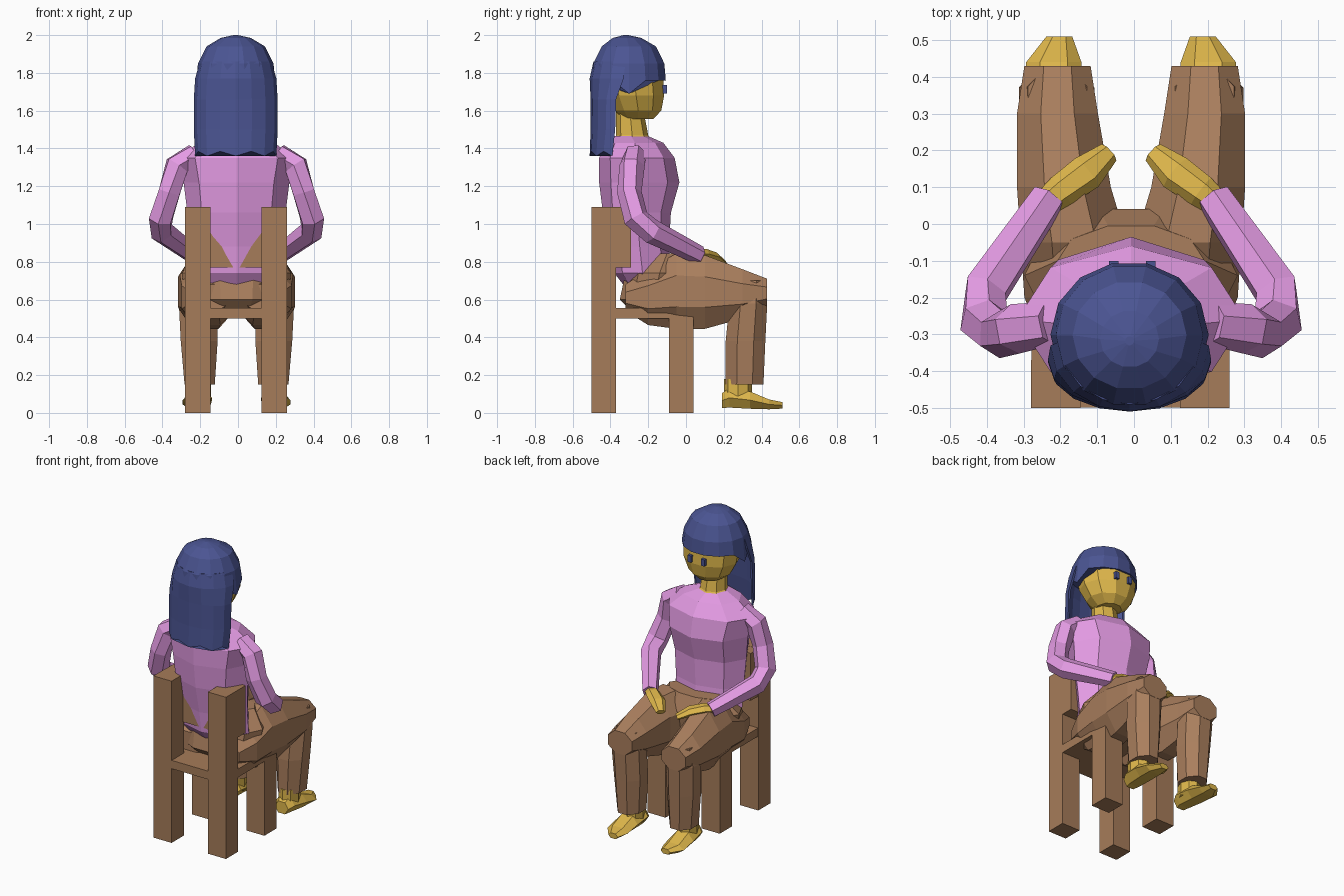
import bpy, bmesh
from math import sin, cos, pi
from mathutils import Vector

if "Cube" in bpy.data.objects:
    bpy.data.objects.remove(bpy.data.objects["Cube"])

CX = -0.008  # figure's mirror plane


def material(name, rgb):
    m = bpy.data.materials.new(name)
    m.diffuse_color = (*rgb, 1)
    m.use_nodes = True
    m.node_tree.nodes["Principled BSDF"].inputs["Base Color"].default_value = m.diffuse_color
    return m


WOOD = material("wood", (0.38, 0.20, 0.10))
CLOTH = material("trousers", (0.40, 0.21, 0.11))
PINK = material("pink", (0.78, 0.33, 0.78))
SKIN = material("gold", (0.73, 0.47, 0.07))
HAIR = material("blue", (0.07, 0.09, 0.29))


def loft(name, rings, mat, mirror=False):
    """Skin a list of equal-length rings and cap both ends."""
    bm = bmesh.new()
    loops = []
    for r in rings:
        loops.append([bm.verts.new(p) for p in r])
        if mirror:
            for v in loops[-1]:
                v.co.x += CX
    n = len(loops[0])
    for a, b in zip(loops, loops[1:]):
        for i in range(n):
            j = (i + 1) % n
            bm.faces.new((a[i], a[j], b[j], b[i]))
    bm.faces.new(loops[0][::-1])
    bm.faces.new(loops[-1])
    sides = [("right_", 1), ("left_", -1)] if mirror else [("", 1)]
    for prefix, s in sides:
        b2 = bm.copy()
        if s < 0:
            for v in b2.verts:
                v.co.x = 2 * CX - v.co.x
        bmesh.ops.recalc_face_normals(b2, faces=b2.faces)
        me = bpy.data.meshes.new(prefix + name)
        b2.to_mesh(me)
        b2.free()
        me.materials.append(mat)
        bpy.context.collection.objects.link(bpy.data.objects.new(prefix + name, me))
    bm.free()


def ring(c, u, v, n, flat=False):
    """Polygon ring; flat=True puts flat sides on the extents."""
    off, k = (pi / n, 1 / cos(pi / n)) if flat else (0, 1)
    c, u, v = Vector(c), Vector(u), Vector(v)
    return [c + u * k * cos(off + 2 * pi * i / n) + v * k * sin(off + 2 * pi * i / n)
            for i in range(n)]


def level(z, cx, rx, y0, y1, n=8, flat=False):
    """Horizontal ring given by half width and y range."""
    return ring((cx, (y0 + y1) / 2, z), (rx, 0, 0), (0, (y1 - y0) / 2, 0), n, flat)


def upright(y, x0, x1, z0, z1, n=8, flat=True):
    """Ring in the xz plane."""
    return ring(((x0 + x1) / 2, y, (z0 + z1) / 2), ((x1 - x0) / 2, 0, 0),
                (0, 0, (z1 - z0) / 2), n, flat)


def tube(name, path, mat, n=6, mirror=True):
    """Tube along (point, side radius, height radius)."""
    pts = [Vector(p[0]) for p in path]
    rings = []
    for i, (p, a, b) in enumerate(path):
        t = (pts[min(i + 1, len(pts) - 1)] - pts[max(i - 1, 0)]).normalized()
        u = t.cross(Vector((0.3, 0.8, 0.6))).normalized() if a == b else t.cross(Vector((0, 0, 1))).normalized()
        rings.append(ring(p, u * a, t.cross(u) * b, n))
    loft(name, rings, mat, mirror)


def box(name, x0, x1, y0, y1, z0, z1, mat):
    loft(name, [[(x0, y0, z), (x1, y0, z), (x1, y1, z), (x0, y1, z)] for z in (z0, z1)], mat)


# Chair
for side, x0, x1 in (("left", -0.28, -0.145), ("right", 0.125, 0.26)):
    box(side + "_back_post", x0, x1, -0.50, -0.37, 0, 1.09, WOOD)
    box(side + "_front_leg", x0, x1, -0.09, 0.04, 0, 0.555, WOOD)
box("seat", -0.279, 0.259, -0.499, 0.039, 0.50, 0.556, WOOD)
box("backrest", -0.279, 0.259, -0.38, -0.29, 0.77, 1.089, WOOD)

# Torso
loft("torso", [level(z, CX, rx, y0, y1) for z, rx, y0, y1 in (
    (0.60, 0.12, -0.27, -0.18), (0.74, 0.25, -0.38, -0.08), (0.88, 0.25, -0.40, -0.09),
    (1.06, 0.26, -0.44, -0.08), (1.22, 0.28, -0.46, -0.035), (1.35, 0.31, -0.46, -0.06),
    (1.43, 0.20, -0.42, -0.12), (1.465, 0.09, -0.38, -0.20))], PINK)

# Sleeves
tube("sleeve", [((0.22, -0.27, 1.37), 0.06, 0.06), ((0.315, -0.285, 1.31), 0.068, 0.068),
                ((0.355, -0.30, 1.17), 0.065, 0.065), ((0.40, -0.265, 1.03), 0.068, 0.068),
                ((0.395, -0.18, 0.96), 0.065, 0.065), ((0.225, 0.07, 0.835), 0.05, 0.05)], PINK)

# Hands resting on the thighs
tube("hand", [((0.24, 0.05, 0.84), 0.035, 0.03), ((0.19, 0.09, 0.84), 0.045, 0.032),
              ((0.12, 0.14, 0.825), 0.05, 0.028), ((0.06, 0.195, 0.79), 0.03, 0.018)], SKIN)

# Hips and trouser legs
loft("hips", [level(z, CX, rx, y0, y1, 10) for z, rx, y0, y1 in (
    (0.50, 0.19, -0.26, -0.02), (0.60, 0.27, -0.36, 0.03), (0.74, 0.29, -0.33, 0.05),
    (0.845, 0.20, -0.20, 0.0))], CLOTH)
loft("thigh", [upright(y, *r) for y, r in (
    (-0.32, (0.04, 0.24, 0.54, 0.68)), (-0.20, (0.0, 0.29, 0.465, 0.76)),
    (-0.05, (0.01, 0.30, 0.445, 0.845)), (0.10, (0.055, 0.31, 0.445, 0.835)),
    (0.30, (0.09, 0.31, 0.50, 0.76)), (0.43, (0.11, 0.29, 0.56, 0.71)))], CLOTH, True)
loft("trouser_leg", [level(z, (x0 + x1) / 2, (x1 - x0) / 2, y0, y1, 8, True)
                     for z, x0, x1, y0, y1 in (
    (0.15, 0.115, 0.275, 0.21, 0.41), (0.38, 0.10, 0.295, 0.21, 0.42),
    (0.58, 0.10, 0.305, 0.23, 0.43), (0.70, 0.12, 0.28, 0.25, 0.425))], CLOTH, True)

# Feet and ankles
loft("foot", [upright(y, *r, 6, False) for y, r in (
    (0.19, (0.15, 0.25, 0.02, 0.11)), (0.23, (0.13, 0.27, 0.02, 0.14)),
    (0.34, (0.13, 0.285, 0.015, 0.12)), (0.44, (0.135, 0.285, 0.015, 0.075)),
    (0.51, (0.16, 0.23, 0.02, 0.06)))], SKIN, True)
loft("ankle", [level(z, 0.2, 0.065, 0.20, 0.35) for z in (0.06, 0.18)], SKIN, True)

# Neck and head
loft("neck", [level(z, CX, rx, y0, y1) for z, rx, y0, y1 in (
    (1.43, 0.12, -0.38, -0.17), (1.47, 0.085, -0.37, -0.20), (1.60, 0.075, -0.37, -0.225))], SKIN)
loft("head", [level(z, CX, rx, y0, y1, 10) for z, rx, y0, y1 in (
    (1.555, 0.08, -0.34, -0.17), (1.60, 0.14, -0.38, -0.125), (1.68, 0.18, -0.42, -0.108),
    (1.78, 0.19, -0.44, -0.112), (1.90, 0.14, -0.40, -0.16))], SKIN)
for side, x in (("left", -0.055), ("right", 0.045)):
    box(side + "_eye", x - 0.013, x + 0.013, -0.125, -0.10, 1.69, 1.735, HAIR)

# Hair cap with an uneven fringe
cap = [level(z, -0.012, rx, y0, y1, 14) for z, rx, y0, y1 in (
    (1.76, 0.215, -0.50, -0.102), (1.85, 0.20, -0.495, -0.11), (1.94, 0.155, -0.45, -0.155),
    (1.985, 0.08, -0.39, -0.235), (2.0, 0.012, -0.33, -0.305))]
for i, p in enumerate(cap[0]):
    if i in (0, 7):
        p.z -= 0.07
loft("hair_cap", cap, HAIR)


# Long hair hanging behind, a crescent in section
def crescent(z, rx, back, front, thick):
    pts = []
    for k, order in ((0, range(9)), (thick, range(8, -1, -1))):
        for i in order:
            a = pi * i / 8
            jag = 0.025 * (i % 2) if z < 1.4 else 0
            pts.append((-0.012 + (rx - k * 0.2) * cos(a),
                        front - (front - back - k) * sin(a), z + jag))
    return pts


loft("long_hair", [crescent(*r) for r in (
    (1.36, 0.215, -0.51, -0.39, 0.05), (1.50, 0.222, -0.505, -0.375, 0.06),
    (1.66, 0.222, -0.505, -0.37, 0.07), (1.77, 0.215, -0.51, -0.33, 0.08),
    (1.86, 0.19, -0.49, -0.32, 0.08))], HAIR)
